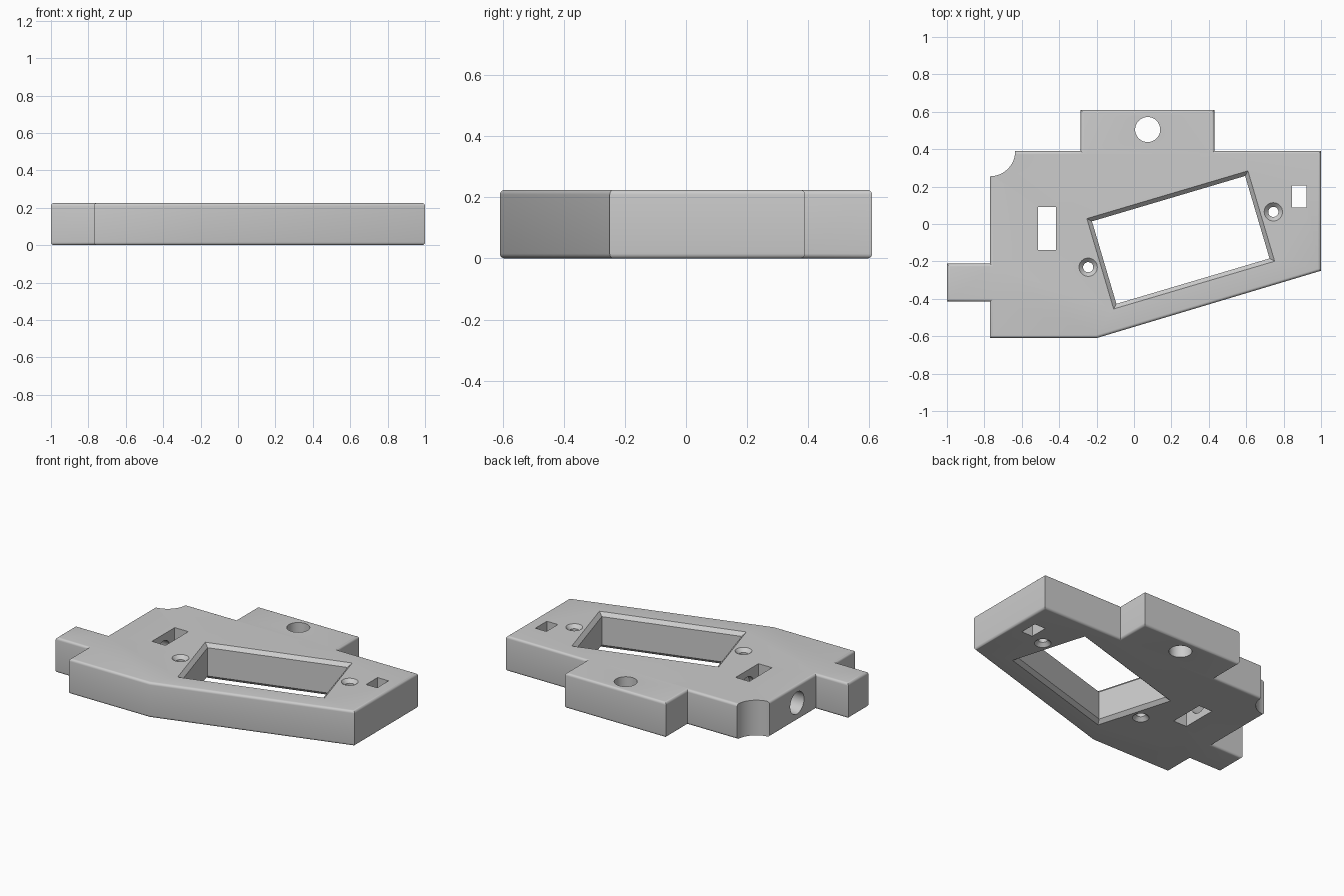
import bpy, bmesh, math
from mathutils import Matrix, Vector

if "Cube" in bpy.data.objects:
    bpy.data.objects.remove(bpy.data.objects["Cube"])

H = 0.225       # plate thickness
EDGE = 0.016    # rounding of the outer rims
CHAMFER = 0.022

grey = bpy.data.materials.new("light grey")
grey.use_nodes = True
grey.diffuse_color = (0.6, 0.6, 0.6, 1)
grey.node_tree.nodes["Principled BSDF"].inputs["Base Color"].default_value = grey.diffuse_color


def loft(name, rings):
    """Closed solid through a stack of equal-length rings of (x, y, z)."""
    bm = bmesh.new()
    rows = [[bm.verts.new(p) for p in ring] for ring in rings]
    bm.faces.new(rows[0][::-1])
    bm.faces.new(rows[-1])
    n = len(rows[0])
    for low, high in zip(rows, rows[1:]):
        for i in range(n):
            j = (i + 1) % n
            bm.faces.new((low[i], low[j], high[j], high[i]))
    bmesh.ops.recalc_face_normals(bm, faces=bm.faces)
    mesh = bpy.data.meshes.new(name)
    bm.to_mesh(mesh)
    bm.free()
    mesh.materials.append(grey)
    obj = bpy.data.objects.new(name, mesh)
    bpy.context.collection.objects.link(obj)
    return obj


def rect(w, d):
    return [(-w, -d), (w, -d), (w, d), (-w, d)]


def circle(r, n=48):
    return [(r * math.cos(2 * math.pi * i / n), r * math.sin(2 * math.pi * i / n)) for i in range(n)]


def cutter(name, shape, x, y, angle=0, chamfer=0):
    """Through-hole tool; shape(offset) gives its outline grown by offset."""
    over = 0.02
    levels = [(-over, chamfer + over if chamfer else 0), (H + over, chamfer + over if chamfer else 0)]
    if chamfer:
        levels[1:1] = [(chamfer, 0), (H - chamfer, 0)]
    obj = loft(name, [[(px, py, z) for px, py in shape(off)] for z, off in levels])
    obj.data.transform(Matrix.Translation((x, y, 0)) @ Matrix.Rotation(angle, 4, "Z"))
    return obj


# Plate body with its two tabs and slanted front edge
outline = [(-0.77, -0.61), (-0.2, -0.61), (1, -0.25), (1, 0.39), (0.43, 0.39),
           (0.43, 0.61), (-0.285, 0.61), (-0.285, 0.39), (-0.77, 0.39),
           (-0.77, -0.212), (-1, -0.212), (-1, -0.415), (-0.77, -0.415)]
plate = loft("mounting_plate", [[(x, y, z) for x, y in outline] for z in (0, H)])

# Rounded top and bottom rims
bm = bmesh.new()
bm.from_mesh(plate.data)
rims = [e for e in bm.edges if abs(e.verts[0].co.z - e.verts[1].co.z) < 0.001]
bmesh.ops.bevel(bm, geom=rims, offset=EDGE, segments=5, profile=0.5, affect="EDGES")
bm.to_mesh(plate.data)
bm.free()

# Openings
cutters = [
    cutter("window_cutter", lambda o: rect(0.427 + o, 0.23 + o), 0.25, -0.085, math.radians(16.5), CHAMFER),
    cutter("corner_scallop_cutter", lambda o: circle(0.135), -0.77, 0.39),
    cutter("cable_hole_cutter", lambda o: circle(0.067), 0.073, 0.505),
    cutter("left_slot_cutter", lambda o: rect(0.048, 0.115), -0.464, -0.023),
    cutter("right_slot_cutter", lambda o: rect(0.039, 0.058), 0.883, 0.147),
]
for x, y in ((-0.245, -0.231), (0.745, 0.065)):
    cutters.append(cutter("screw_hole_cutter", lambda o: circle(0.027 + o, 32), x, y, 0, CHAMFER))

# Side bore running into the slot
bore = [[(x, -0.023 + a, H / 2 + b) for a, b in circle(0.07)] for x in (-0.8, -0.385)]
cutters.append(loft("side_bore_cutter", bore))

for tool in cutters:
    tool.hide_render = True
    mod = plate.modifiers.new(tool.name, "BOOLEAN")
    mod.operation = "DIFFERENCE"
    mod.solver = "EXACT"
    mod.object = tool

# Bake the cuts and discard the tools
graph = bpy.context.evaluated_depsgraph_get()
plate_mesh = bpy.data.meshes.new_from_object(plate.evaluated_get(graph))
plate.modifiers.clear()
plate.data = plate_mesh
for tool in cutters:
    bpy.data.objects.remove(tool)

bpy.ops.object.select_all(action="DESELECT")
plate.select_set(True)
bpy.context.view_layer.objects.active = plate
bpy.ops.object.shade_smooth_by_angle(angle=math.radians(30))
